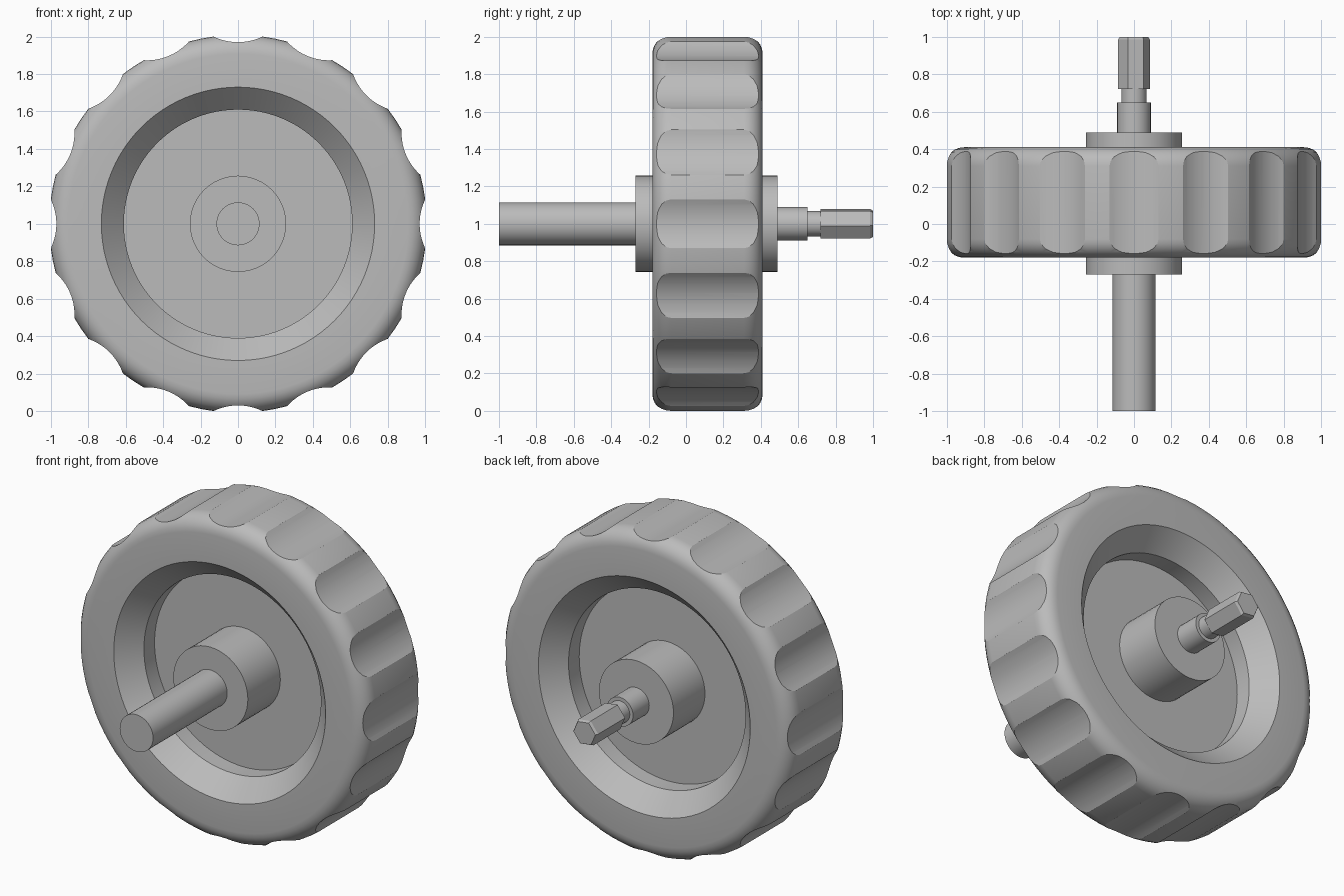
import bpy, bmesh, math

if "Cube" in bpy.data.objects:
    bpy.data.objects.remove(bpy.data.objects["Cube"])

grey = bpy.data.materials.new("plain grey")
grey.diffuse_color = (0.5, 0.5, 0.5, 1)
grey.use_nodes = True
grey.node_tree.nodes["Principled BSDF"].inputs["Base Color"].default_value = grey.diffuse_color
CZ = 1.0          # height of the wheel axis
MID = 0.115       # middle plane of the wheel along y


def make_object(name, bm):
    bmesh.ops.recalc_face_normals(bm, faces=bm.faces)
    mesh = bpy.data.meshes.new(name)
    bm.to_mesh(mesh)
    bm.free()
    mesh.materials.append(grey)
    obj = bpy.data.objects.new(name, mesh)
    bpy.context.collection.objects.link(obj)
    return obj


def select(obj):
    bpy.ops.object.select_all(action='DESELECT')
    obj.select_set(True)
    bpy.context.view_layer.objects.active = obj


def smooth(obj, angle=30):
    select(obj)
    bpy.ops.object.shade_smooth_by_angle(angle=math.radians(angle))


def lathe(name, profile, sides, closed=False, turn=0.0):
    """Revolve (radius, y) points about the wheel axis; open profiles get flat caps."""
    bm = bmesh.new()
    rings = []
    for r, y in profile:
        rings.append([bm.verts.new((r * math.cos(turn + math.tau * i / sides), y,
                                    CZ + r * math.sin(turn + math.tau * i / sides)))
                      for i in range(sides)])
    pairs = list(zip(rings, rings[1:]))
    if closed:
        pairs.append((rings[-1], rings[0]))
    else:
        bm.faces.new(rings[0])
        bm.faces.new(rings[-1])
    for a, b in pairs:
        for i in range(sides):
            j = (i + 1) % sides
            bm.faces.new((a[i], a[j], b[j], b[i]))
    return make_object(name, bm)


# Wheel rim: rounded outer corners, dished opening on both faces
R, HALF, FILLET = 1.0085, 0.295, 0.1
half = [(0.61, 0.17), (0.73, HALF)]
for k in range(7):
    a = math.radians(90 - 15 * k)
    half.append((R - FILLET + FILLET * math.cos(a), HALF - FILLET + FILLET * math.sin(a)))
profile = [(r, MID + d) for r, d in half] + [(r, MID - d) for r, d in reversed(half)]
rim = lathe("wheel_rim", profile, 96, closed=True)

# Sixteen shallow finger scallops around the rim
bm = bmesh.new()
for n in range(16):
    t = math.tau * n / 16
    ends = []
    for y in (MID - 0.5, MID + 0.5):
        ring = []
        for k in range(17):
            a = math.radians(-40 + 5 * k)
            u, v = 1.27 - 0.3 * math.cos(a), 0.3 * math.sin(a)
            ring.append(bm.verts.new((u * math.cos(t) - v * math.sin(t), y,
                                      CZ + u * math.sin(t) + v * math.cos(t))))
        bm.faces.new(ring)
        ends.append(ring)
    for i in range(17):
        j = (i + 1) % 17
        bm.faces.new((ends[0][i], ends[0][j], ends[1][j], ends[1][i]))
cutter = make_object("scallop_cutter", bm)
cutter.hide_render = True
mod = rim.modifiers.new("scallops", 'BOOLEAN')
mod.operation = 'DIFFERENCE'
mod.solver = 'EXACT'
mod.object = cutter
select(rim)
bpy.ops.object.modifier_apply(modifier=mod.name)
bpy.data.objects.remove(cutter, do_unlink=True)
smooth(rim, 20)

# Web disc and hub
smooth(lathe("web_disc", [(0.615, 0.05), (0.615, 0.18)], 96))
smooth(lathe("hub", [(0.257, -0.27), (0.257, 0.49)], 48))

# Front shaft, rear shaft with its neck, and hexagonal drive end
smooth(lathe("front_shaft", [(0.115, -1.0), (0.115, -0.2)], 40))
smooth(lathe("rear_shaft", [(0.09, 0.4), (0.09, 0.65), (0.068, 0.65), (0.068, 0.73)], 32))
lathe("hex_drive", [(0.085, 0.72), (0.085, 0.985), (0.076, 1.0)], 6, turn=math.radians(-7))
